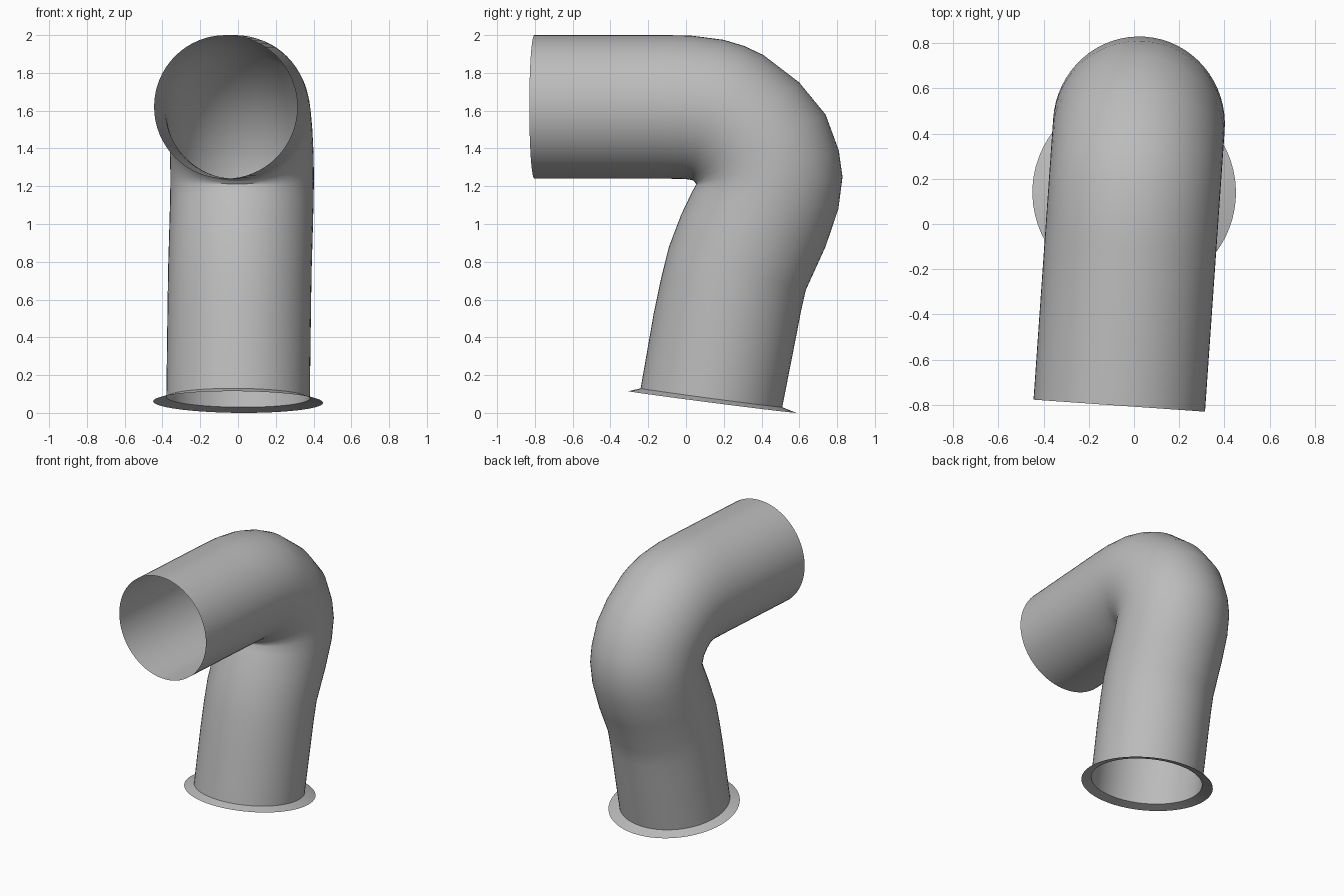
import bpy, bmesh, math
from mathutils import Vector, Matrix

cube = bpy.data.objects.get("Cube")
if cube:
    bpy.data.objects.remove(cube)

SIDES = 64
RADIUS = 0.38
# The bend lies in an upright plane turned slightly about z
TURN = Matrix.Translation((-0.009, 0, 0)) @ Matrix.Rotation(math.radians(-4), 4, "Z")

metal = bpy.data.materials.new("plain grey")
metal.use_nodes = True
grey = (0.5, 0.5, 0.5, 1)
metal.diffuse_color = grey
metal.node_tree.nodes["Principled BSDF"].inputs["Base Color"].default_value = grey


def add_ring(bm, inner, outer, half_width):
    """Ring of vertices whose in-plane diameter runs from inner to outer (y, z)."""
    a, b = Vector((0, *inner)), Vector((0, *outer))
    mid, arm = (a + b) / 2, (b - a) / 2
    ring = []
    for i in range(SIDES):
        t = math.tau * i / SIDES
        p = mid + arm * math.cos(t) + Vector((half_width * math.sin(t), 0, 0))
        ring.append(bm.verts.new(TURN @ p))
    return ring


def loft(name, sections, half_widths):
    """Open skin through a row of rings."""
    bm = bmesh.new()
    rings = [add_ring(bm, *s, w) for s, w in zip(sections, half_widths)]
    for r, q in zip(rings, rings[1:]):
        for i in range(SIDES):
            j = (i + 1) % SIDES
            bm.faces.new((r[i], r[j], q[j], q[i]))
    bmesh.ops.recalc_face_normals(bm, faces=bm.faces)
    mesh = bpy.data.meshes.new(name)
    bm.to_mesh(mesh)
    bm.free()
    mesh.materials.append(metal)
    obj = bpy.data.objects.new(name, mesh)
    bpy.context.collection.objects.link(obj)
    bpy.ops.object.select_all(action="DESELECT")
    obj.select_set(True)
    bpy.context.view_layer.objects.active = obj
    bpy.ops.object.shade_smooth_by_angle(angle=math.radians(40))
    return obj


# Bent pipe: inside and outside of the bend, from the mouth down to the foot
foot = ((-0.24, 0.13), (0.51, 0.03))
pipe = [
    ((-0.805, 1.24), (-0.805, 2.0)),
    ((-0.1, 1.24), (-0.1, 2.0)),
    ((0.0, 1.238), (0.03, 1.997)),
    ((0.03, 1.233), (0.2, 1.975)),
    ((0.04, 1.23), (0.31, 1.942)),
    ((0.043, 1.227), (0.41, 1.895)),
    ((0.046, 1.223), (0.6, 1.75)),
    ((0.05, 1.217), (0.74, 1.58)),
    ((0.054, 1.212), (0.81, 1.39)),
    ((0.052, 1.205), (0.83, 1.25)),
    ((0.03, 1.165), (0.808, 1.08)),
    ((-0.025, 1.05), (0.74, 0.88)),
    ((-0.09, 0.88), (0.635, 0.65)),
    ((-0.13, 0.72), (0.61, 0.54)),
    ((-0.17, 0.53), (0.583, 0.4)),
    foot,
]
loft("bent_pipe", pipe, [RADIUS] * len(pipe))

# Thin flared rim around the foot
rim = ((-0.305, 0.115), (0.585, 0.0))
loft("foot_flange", [foot, rim], [RADIUS, 0.45])
